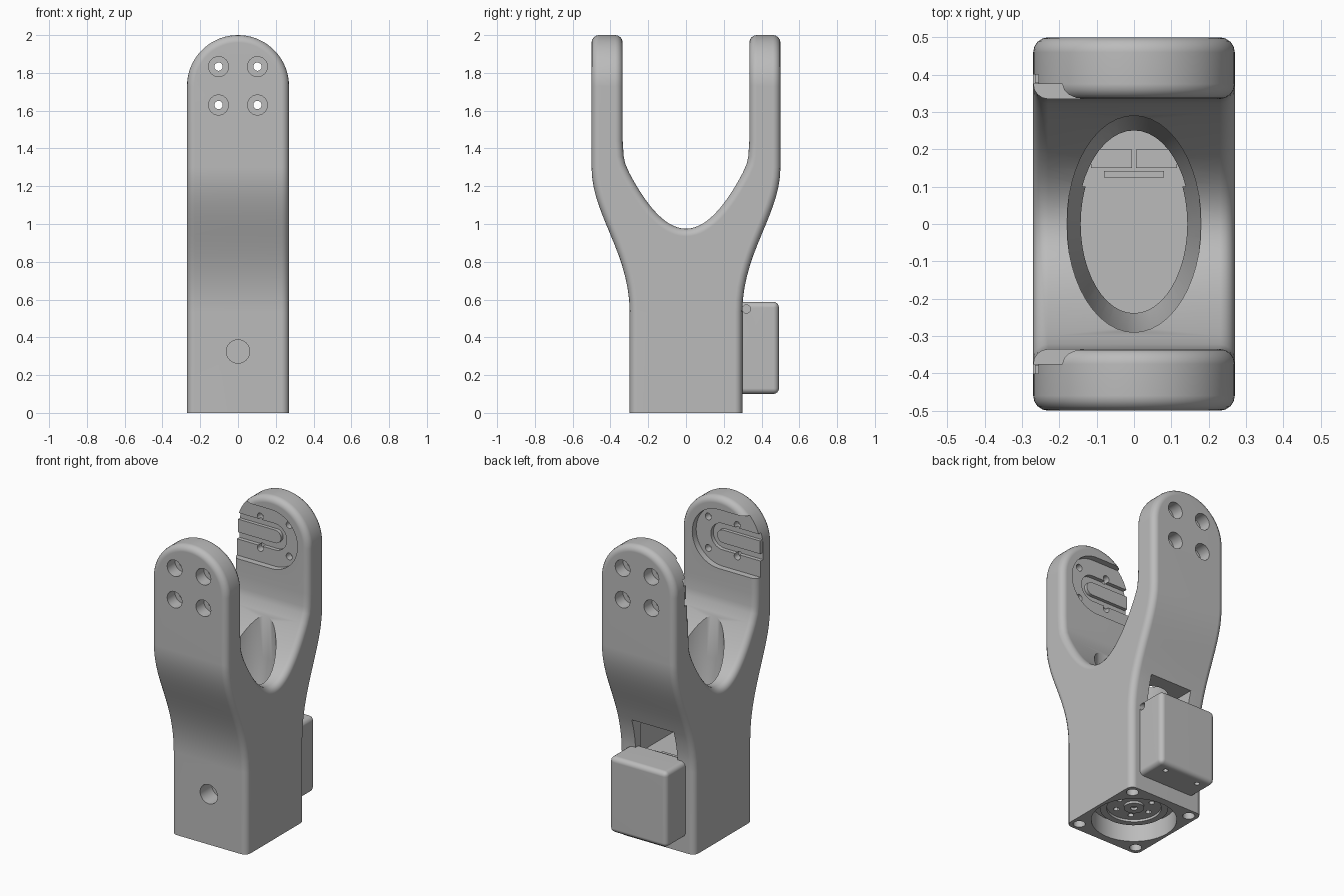
import bpy, bmesh, math
from mathutils import Vector

cube = bpy.data.objects.get("Cube")
if cube:
    bpy.data.objects.remove(cube, do_unlink=True)

grey = bpy.data.materials.new("plain_grey")
grey.use_nodes = True
COLOUR = (0.5, 0.5, 0.5, 1)
grey.diffuse_color = COLOUR
grey.node_tree.nodes["Principled BSDF"].inputs["Base Color"].default_value = COLOUR


def loft(name, rings):
    """Closed solid through matching rings of 3D points."""
    bm = bmesh.new()
    rows = [[bm.verts.new(p) for p in ring] for ring in rings]
    n = len(rows[0])
    for a, b in zip(rows, rows[1:]):
        for i in range(n):
            bm.faces.new((a[i], a[(i + 1) % n], b[(i + 1) % n], b[i]))
    bm.faces.new(rows[0])
    bm.faces.new(rows[-1])
    bmesh.ops.recalc_face_normals(bm, faces=bm.faces)
    mesh = bpy.data.meshes.new(name)
    bm.to_mesh(mesh)
    bm.free()
    ob = bpy.data.objects.new(name, mesh)
    bpy.context.collection.objects.link(ob)
    mesh.materials.append(grey)
    return ob


def prism(name, outline, axis, a, b):
    """Extrude a 2D outline along an axis from a to b."""
    def place(p, d):
        v = list(p)
        v.insert("xyz".index(axis), d)
        return v
    return loft(name, [[place(p, d) for p in outline] for d in (a, b)])


def ellipse(rx, ry, cx=0, cy=0, n=32):
    return [(cx + rx * math.cos(2 * math.pi * i / n), cy + ry * math.sin(2 * math.pi * i / n))
            for i in range(n)]


def disc(name, axis, centre, r, a, b, n=32):
    return prism(name, ellipse(r, r, *centre, n), axis, a, b)


def box(name, x0, x1, y0, y1, z0, z1):
    return prism(name, [(x0, y0), (x1, y0), (x1, y1), (x0, y1)], "z", z0, z1)


def tongue_outline(r, left, z=1.73, n=24):
    """Slot with a round end towards +x, running straight to x = left."""
    arc = [(r * math.sin(math.pi * i / n), z - r * math.cos(math.pi * i / n)) for i in range(n + 1)]
    return [(left, z - r)] + arc + [(left, z + r)]


def bezier(p, n=14):
    p = [Vector(q) for q in p]
    out = []
    for i in range(n + 1):
        t = i / n
        s = 1 - t
        out.append(tuple(s**3 * p[0] + 3 * s * s * t * p[1] + 3 * s * t * t * p[2] + t**3 * p[3]))
    return out


def apply(ob, mod):
    bpy.context.view_layer.objects.active = ob
    bpy.ops.object.modifier_apply(modifier=mod.name)


def boolean(ob, tool, operation="DIFFERENCE"):
    mod = ob.modifiers.new("cut", "BOOLEAN")
    mod.operation, mod.solver, mod.object = operation, "EXACT", tool
    apply(ob, mod)
    bpy.data.objects.remove(tool, do_unlink=True)


def bevel(ob, width, segments=4):
    mod = ob.modifiers.new("round", "BEVEL")
    mod.width, mod.segments = width, segments
    mod.limit_method, mod.angle_limit = "ANGLE", math.radians(50)
    mod.use_clamp_overlap = False
    apply(ob, mod)


def finish(ob):
    bpy.ops.object.select_all(action="DESELECT")
    ob.select_set(True)
    bpy.context.view_layer.objects.active = ob
    bpy.ops.object.shade_smooth_by_angle(angle=math.radians(30))
    mod = ob.modifiers.new("normals", "WEIGHTED_NORMAL")
    mod.keep_sharp = True


# Fork body: side profile trimmed by the round-topped front outline
saddle = bezier([(0, 0.975), (0.1, 0.975), (0.2, 1.08), (0.3, 1.27)])
flare = bezier([(0.5, 1.3), (0.5, 1.05), (0.298, 0.85), (0.298, 0.53)])
half = saddle + [(0.322, 1.32), (0.33, 1.36), (0.335, 1.44), (0.335, 2.3), (0.5, 2.3)]
half += flare + [(0.298, -0.3)]
profile = half + [(-y, z) for y, z in reversed(half[1:])]
body = prism("fork_body", profile, "x", -0.4, 0.4)
W = 0.27
arch = [(W * math.cos(math.pi * i / 36), 1.73 + W * math.sin(math.pi * i / 36)) for i in range(37)]
boolean(body, prism("outline", [(-W, -0.2), (W, -0.2)] + arch, "y", -0.8, 0.8), "INTERSECT")
bevel(body, 0.04)
boolean(body, box("foot_cut", -1, 1, -1, 1, -0.5, 0))

# Elliptical well in the saddle, tapering into the inner cavity
boolean(body, loft("well", [[(x, y, z) for x, y in ellipse(rx, ry, n=48)] for rx, ry, z in
                            [(0.14, 0.235, 0.6), (0.14, 0.235, 0.7), (0.18, 0.29, 0.98), (0.18, 0.29, 1.5)]]))
boolean(body, box("cavity", -0.2, 0.2, -0.24, 0.25, 0.5, 0.72))
boolean(body, box("rear_window", -0.15, 0.15, 0.1, 0.6, 0.56, 0.78))

# Base recess, corner screw holes and front access hole
boolean(body, disc("base_recess", "z", (0, 0), 0.25, -0.1, 0.12, 48))
for x in (-0.215, 0.215):
    for y in (-0.242, 0.242):
        boolean(body, disc("corner_hole", "z", (x, y), 0.036, -0.1, 0.1, 20))
boolean(body, disc("front_hole", "y", (0, 0.325), 0.062, -0.5, -0.18))

# Prong pockets, grooves and screw holes
for s in (-1, 1):
    boolean(body, prism("pocket", tongue_outline(0.19, -0.4), "y", s * 0.3, s * 0.375))
    boolean(body, prism("groove", tongue_outline(0.085, -0.4), "y", s * 0.3, s * 0.4))
    for x in (-0.103, 0.103):
        for z in (1.63, 1.833):
            boolean(body, disc("bore", "y", (x, z), 0.053, s * 0.42, s * 0.6, 24))
            boolean(body, disc("screw", "y", (x, z), 0.022, s * 0.3, s * 0.6, 16))
finish(body)

for s, side in ((-1, "front"), (1, "back")):
    finish(prism(side + "_pocket_tongue", tongue_outline(0.042, -0.265), "y", s * 0.378, s * 0.405))

# Rear housing with cable notch and two small holes underneath
housing = box("rear_housing", -0.205, 0.205, 0.25, 0.492, 0.1, 0.588)
bevel(housing, 0.03)
boolean(housing, disc("cable_notch", "x", (0.32, 0.55), 0.022, 0.15, 0.4, 16))
for x in (-0.12, 0.12):
    boolean(housing, disc("small_hole", "z", (x, 0.43), 0.016, 0, 0.15, 16))
finish(housing)

# Round drive plate inside the base
plate = disc("drive_plate", "z", (0, 0), 0.2, 0.08, 0.13, 48)
boolean(plate, disc("ring_cut", "z", (0, 0), 0.16, 0, 0.095, 48))
for i in range(6):
    a = math.pi * i / 3
    boolean(plate, disc("bolt_hole", "z", (0.11 * math.cos(a), 0.11 * math.sin(a)), 0.018, 0, 0.12, 12))
finish(plate)
hub = disc("drive_hub", "z", (0, 0), 0.06, 0.08, 0.11)
boolean(hub, disc("hub_hole", "z", (0, 0), 0.022, 0, 0.1, 16))
finish(hub)

# Small board on the cavity floor
for x in (-0.06, 0.06):
    finish(box("circuit_board", x - 0.055, x + 0.055, 0.15, 0.2, 0.49, 0.52))
finish(box("board_connector", -0.08, 0.08, 0.125, 0.142, 0.49, 0.515))
